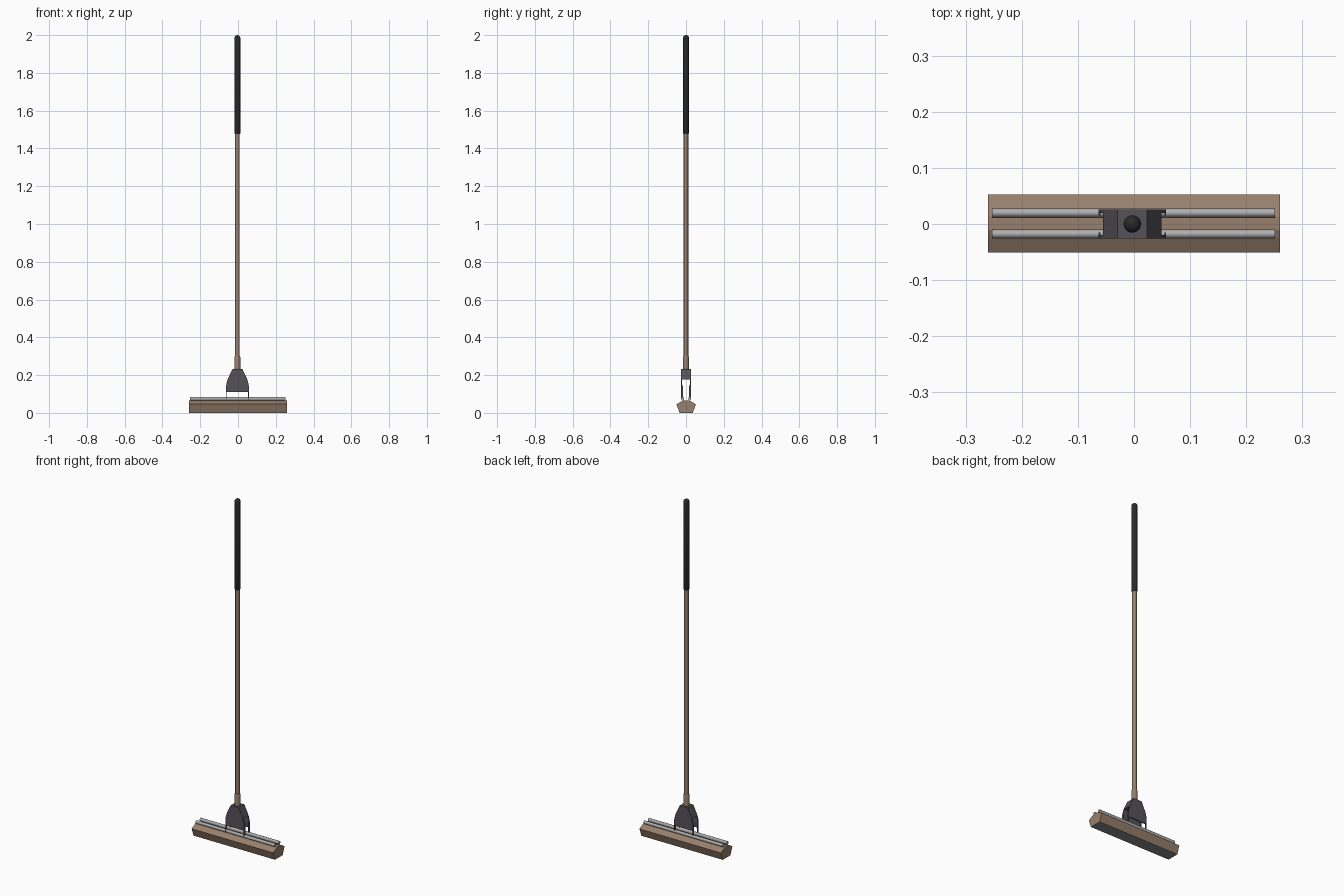
import bpy, bmesh, math

if "Cube" in bpy.data.objects:
    bpy.data.objects.remove(bpy.data.objects["Cube"])

CX = -0.003  # axis of pole and bracket


def mat(name, rgb):
    m = bpy.data.materials.new(name)
    m.diffuse_color = (*rgb, 1)
    m.use_nodes = True
    m.node_tree.nodes["Principled BSDF"].inputs["Base Color"].default_value = m.diffuse_color
    return m


BROWN = mat("warm brown", (0.31, 0.215, 0.15))
STEEL = mat("steel grey", (0.43, 0.43, 0.43))
CHARCOAL = mat("charcoal plastic", (0.09, 0.084, 0.098))
BLACK = mat("black rubber", (0.023, 0.023, 0.024))
PAD = mat("grey pad", (0.25, 0.25, 0.255))


def finish(name, bm, *mats):
    bmesh.ops.recalc_face_normals(bm, faces=bm.faces)
    me = bpy.data.meshes.new(name)
    bm.to_mesh(me)
    bm.free()
    ob = bpy.data.objects.new(name, me)
    bpy.context.collection.objects.link(ob)
    for m in mats:
        me.materials.append(m)
    return ob


def smooth(ob):
    bpy.ops.object.select_all(action='DESELECT')
    bpy.context.view_layer.objects.active = ob
    ob.select_set(True)
    bpy.ops.object.shade_smooth_by_angle(angle=math.radians(35))


def prism(bm, pts, offset):
    """Extrude a closed 3D outline along an offset vector."""
    f = bm.faces.new([bm.verts.new(p) for p in pts])
    g = bmesh.ops.extrude_face_region(bm, geom=[f])
    bmesh.ops.translate(bm, vec=offset,
                        verts=[v for v in g["geom"] if isinstance(v, bmesh.types.BMVert)])


def lathe(name, profile, material, n=24):
    """Spin an (r, z) profile around the pole axis; ends are capped."""
    bm = bmesh.new()
    rings = [[bm.verts.new((CX + r * math.cos(2 * math.pi * i / n),
                            r * math.sin(2 * math.pi * i / n), z)) for i in range(n)]
             for r, z in profile]
    for a, b in zip(rings, rings[1:]):
        for i in range(n):
            j = (i + 1) % n
            bm.faces.new((a[i], a[j], b[j], b[i]))
    bm.faces.new(rings[0])
    bm.faces.new(rings[-1])
    smooth(finish(name, bm, material))


# mop head: long faceted body with a grey underside
half = [(0.035, 0), (0.0515, 0.046), (0.026, 0.06), (0.012, 0.066)]
outline = half + [(-y, z) for y, z in reversed(half)]
bm = bmesh.new()
prism(bm, [(-0.26, y + 0.001, z) for y, z in outline], (0.52, 0, 0))
bm.normal_update()
for f in bm.faces:
    if f.calc_center_median().z < 0.001:
        f.material_index = 1
finish("mop_head", bm, BROWN, PAD)

# steel rails along the top of the head
for side in (-1, 1):
    bm = bmesh.new()
    circle = [(-0.253, 0.001 + side * 0.0188 + 0.008 * math.cos(a), 0.075 + 0.0095 * math.sin(a))
              for a in [2 * math.pi * i / 16 for i in range(16)]]
    prism(bm, circle, (0.504, 0, 0))
    smooth(finish("front_rail" if side < 0 else "back_rail", bm, STEEL))

# bracket: solid top block, two side plates, four thin corner legs
bm = bmesh.new()


def trapezoid(rows, y):
    return ([(CX + w, y, z) for w, z in rows] +
            [(CX - w, y, z) for w, z in reversed(rows)])


prism(bm, trapezoid([(0.052, 0.178), (0.026, 0.233)], -0.025), (0, 0.05, 0))
plate = [(0.059, 0.11), (0.059, 0.15), (0.052, 0.178), (0.026, 0.233)]
for y in (-0.026, 0.02):
    prism(bm, trapezoid(plate, y), (0, 0.006, 0))
for x in (-0.06, 0.057):
    for y in (-0.026, 0.015):
        prism(bm, [(CX + x, y, 0.072), (CX + x + 0.003, y, 0.072),
                   (CX + x + 0.003, y, 0.146), (CX + x, y, 0.146)], (0, 0.011, 0))
finish("head_bracket", bm, CHARCOAL)

# pole, socket and rubber grip
lathe("pole_socket", [(0.0155, 0.23), (0.0155, 0.295), (0.014, 0.3)], BROWN)
lathe("pole", [(0.012, 0.29), (0.012, 1.49)], BROWN)
lathe("grip", [(0.013, 1.476), (0.0155, 1.481), (0.0155, 1.985)] +
      [(0.0155 * math.cos(a), 1.985 + 0.015 * math.sin(a)) for a in (0.4, 0.8, 1.15, 1.45)], BLACK)
